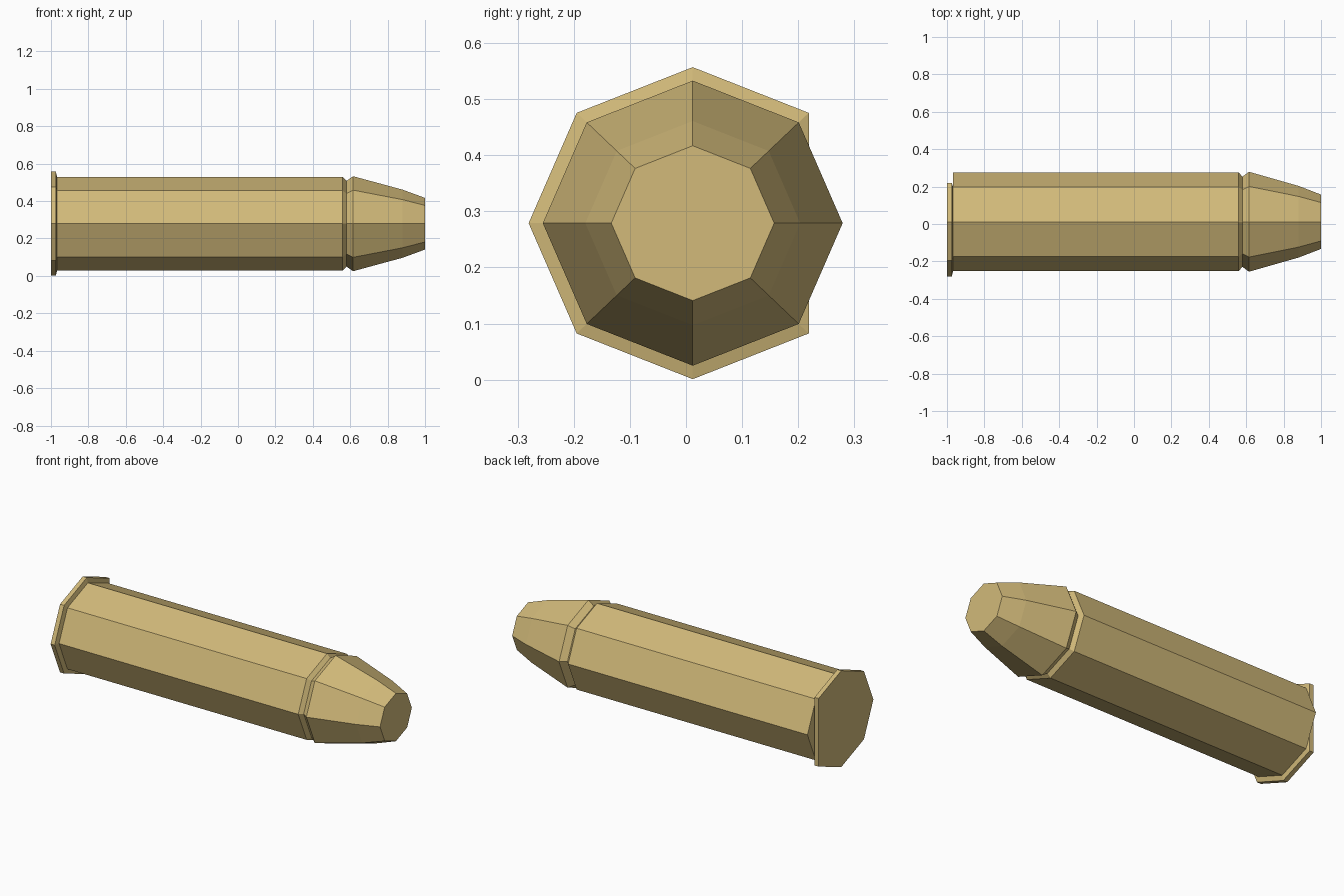
import bpy, bmesh, math

if "Cube" in bpy.data.objects:
    bpy.data.objects.remove(bpy.data.objects["Cube"])

CY, CZ = 0.012, 0.279      # long axis of the round
WIDE = 1.052               # cross-section is slightly wider than tall

brass = bpy.data.materials.new("brass tan")
brass.diffuse_color = (0.645, 0.491, 0.194, 1)
brass.use_nodes = True
brass.node_tree.nodes["Principled BSDF"].inputs["Base Color"].default_value = brass.diffuse_color


def lathe(name, profile, skip=()):
    """Eight-sided loft along x from (x, radius) pairs; skip drops corners."""
    bm = bmesh.new()
    angles = [math.radians(45 * i) for i in range(8) if i not in skip]
    n = len(angles)
    rings = [[bm.verts.new((x, CY + r * WIDE * math.cos(a), CZ + r * math.sin(a)))
              for a in angles] for x, r in profile]
    for a, b in zip(rings, rings[1:]):
        for i in range(n):
            j = (i + 1) % n
            bm.faces.new((a[i], a[j], b[j], b[i]))
    bm.faces.new(rings[0])
    bm.faces.new(rings[-1])
    bmesh.ops.recalc_face_normals(bm, faces=bm.faces)
    mesh = bpy.data.meshes.new(name)
    bm.to_mesh(mesh)
    bm.free()
    mesh.materials.append(brass)
    ob = bpy.data.objects.new(name, mesh)
    bpy.context.collection.objects.link(ob)
    return ob


# base rim, with the corner on the +y side cut flat
lathe("rim", [(-1.0, 0.278), (-0.974, 0.278), (-0.967, 0.25)], skip=(0,))
# long straight case, pinched in at the mouth
lathe("casing", [(-0.968, 0.25), (0.56, 0.25), (0.58, 0.229)])
# tapered blunt tip
lathe("tip", [(0.58, 0.229), (0.615, 0.254), (0.88, 0.182), (1.0, 0.138)])
